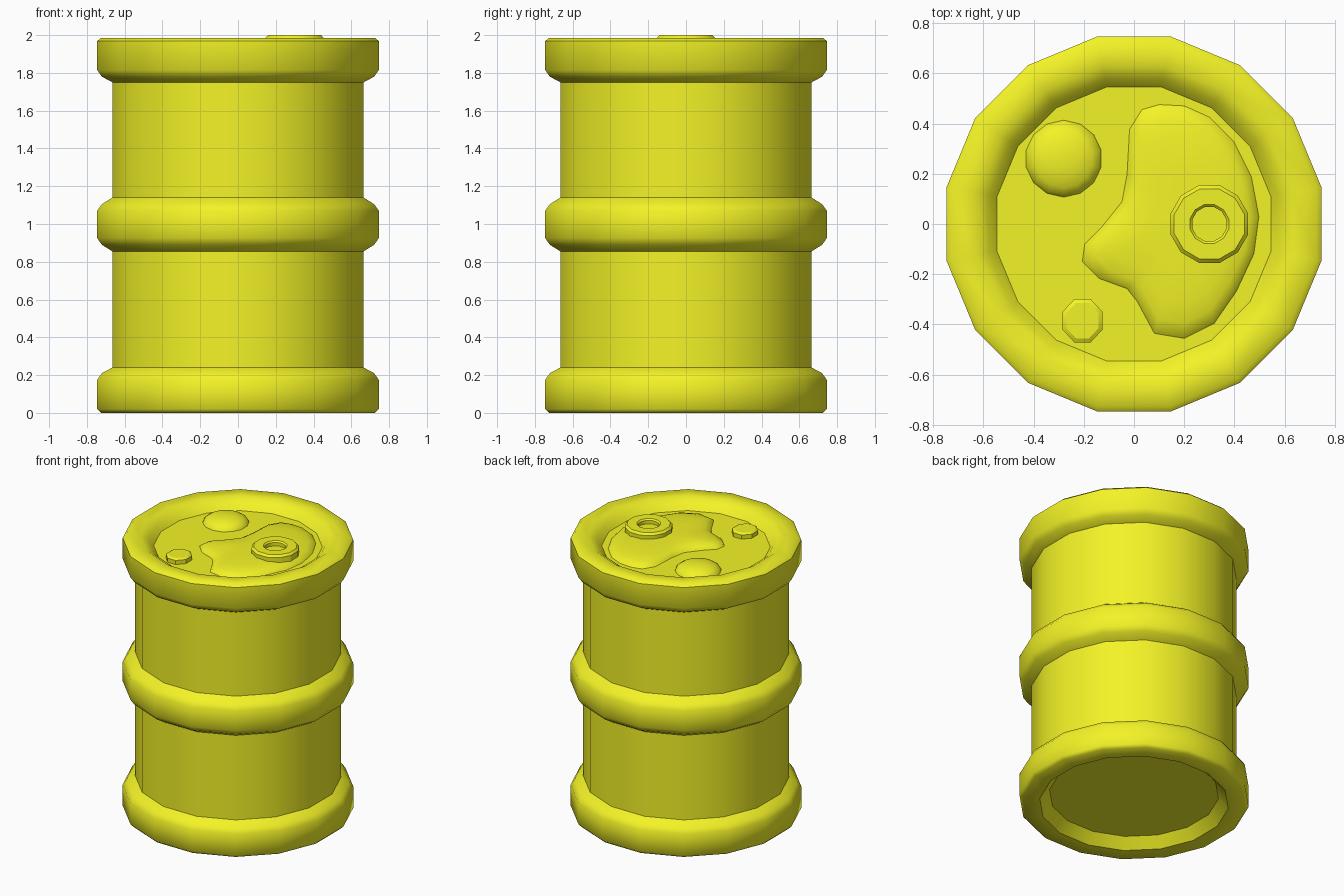
import bpy, bmesh, math

if "Cube" in bpy.data.objects:
    bpy.data.objects.remove(bpy.data.objects["Cube"])

yellow = bpy.data.materials.new("yellow_paint")
yellow.diffuse_color = (0.9, 0.9, 0.02, 1)
yellow.use_nodes = True
yellow.node_tree.nodes["Principled BSDF"].inputs["Base Color"].default_value = yellow.diffuse_color


def finish(name, bm, angle):
    bmesh.ops.recalc_face_normals(bm, faces=bm.faces[:])
    me = bpy.data.meshes.new(name)
    bm.to_mesh(me)
    bm.free()
    ob = bpy.data.objects.new(name, me)
    me.materials.append(yellow)
    bpy.context.collection.objects.link(ob)
    bpy.ops.object.select_all(action='DESELECT')
    ob.select_set(True)
    bpy.context.view_layer.objects.active = ob
    bpy.ops.object.shade_smooth_by_angle(angle=math.radians(angle))
    return ob


def skin(name, loops, angle, cap_start=True):
    """Bridge a stack of equal-length point loops, capping the ends."""
    bm = bmesh.new()
    rows = [[bm.verts.new(p) for p in loop] for loop in loops]
    n = len(rows[0])
    for a, b in zip(rows, rows[1:]):
        for i in range(n):
            j = (i + 1) % n
            bm.faces.new((a[i], a[j], b[j], b[i]))
    if cap_start:
        bm.faces.new(rows[0])
    bm.faces.new(rows[-1])
    return finish(name, bm, angle)


def lathe(name, profile, sides, x=0, y=0, angle=46, cap_start=True, stretch=1):
    loops = []
    for r, z in profile:
        turn = [(i + 0.5) * 2 * math.pi / sides for i in range(sides)]
        loops.append([(x + r * math.cos(t), y + stretch * r * math.sin(t), z) for t in turn])
    return skin(name, loops, angle, cap_start)


LID = 1.915

# Drum shell with three hoops, recessed bottom and lid
lathe("drum_shell", [
    (0.56, 0.07), (0.625, 0.0), (0.74, 0.0), (0.76, 0.02), (0.76, 0.175), (0.735, 0.21), (0.678, 0.24),
    (0.678, 0.855), (0.735, 0.89), (0.76, 0.925), (0.76, 1.07), (0.735, 1.105), (0.678, 1.14),
    (0.678, 1.75), (0.735, 1.78), (0.76, 1.815), (0.76, 1.968), (0.74, 1.985),
    (0.64, 1.985), (0.59, 1.955), (0.556, LID)], 16)

# Spilled puddle on the lid
outline = [(0.1, 0.48), (0.2, 0.475), (0.3, 0.43), (0.4, 0.33), (0.47, 0.19), (0.5, 0.03),
           (0.48, -0.12), (0.41, -0.27), (0.32, -0.4), (0.2, -0.46), (0.08, -0.44), (0.01, -0.31),
           (-0.03, -0.26), (-0.14, -0.22), (-0.21, -0.15), (-0.2, -0.08), (-0.13, -0.01),
           (-0.05, 0.09), (-0.03, 0.2), (-0.02, 0.38), (0.03, 0.46)]
cx, cy = 0.2, 0.0
steps = [(1, 0), (0.95, 0.02), (0.86, 0.033), (0.7, 0.043), (0.45, 0.048)]
skin("puddle", [[(cx + (px - cx) * s, cy + (py - cy) * s, LID - 0.004 + h)
                 for px, py in outline] for s, h in steps], 60)

# Round droplet
lathe("droplet", [(0.155, LID - 0.004), (0.145, LID + 0.018), (0.115, LID + 0.037),
                  (0.07, LID + 0.05), (0.025, LID + 0.055)], 14, -0.28, 0.26, 60)

# Bung ring with a hole
lathe("bung", [(0.16, LID), (0.16, 1.985), (0.145, 2.0), (0.08, 2.0),
               (0.07, 1.99), (0.07, 1.965)], 12, 0.3, 0.0, 30)

# Small plug
lathe("small_plug", [(0.086, LID - 0.004), (0.086, LID + 0.03), (0.07, LID + 0.04)],
      8, -0.205, -0.385, 30, stretch=1.08)
